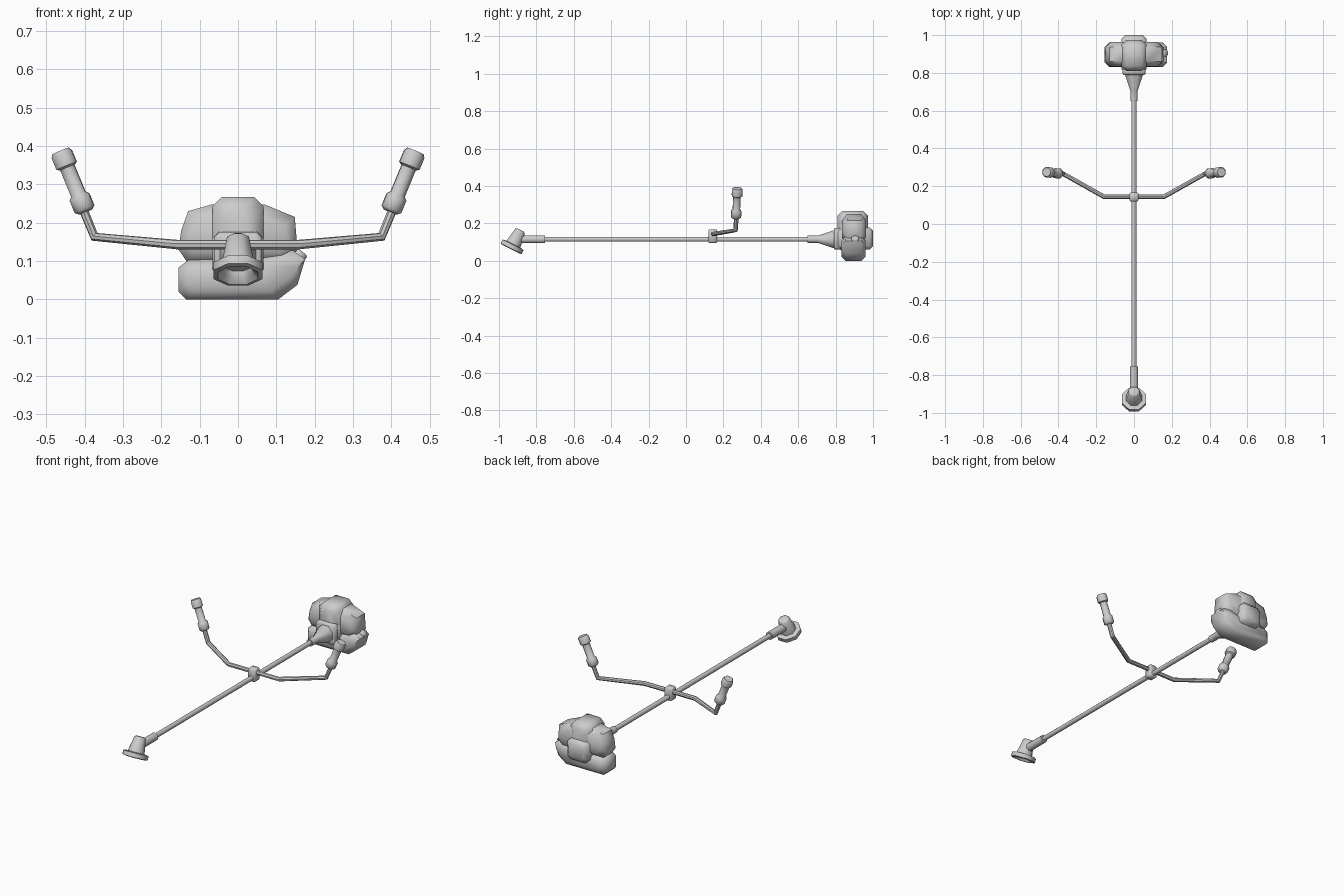
import bpy, bmesh
from math import cos, sin, pi, radians, copysign
from mathutils import Vector

if "Cube" in bpy.data.objects:
    bpy.data.objects.remove(bpy.data.objects["Cube"])


def finish(name, bm, angle=50):
    bmesh.ops.recalc_face_normals(bm, faces=bm.faces)
    me = bpy.data.meshes.new(name)
    bm.to_mesh(me)
    bm.free()
    ob = bpy.data.objects.new(name, me)
    bpy.context.collection.objects.link(ob)
    smooth(ob, angle)
    return ob


def smooth(ob, angle):
    bpy.ops.object.select_all(action='DESELECT')
    bpy.context.view_layer.objects.active = ob
    ob.select_set(True)
    bpy.ops.object.shade_smooth_by_angle(angle=radians(angle))


def skin(bm, rings):
    """Join vertex rings with quads and close both ends."""
    n = len(rings[0])
    for a, b in zip(rings, rings[1:]):
        for i in range(n):
            j = (i + 1) % n
            bm.faces.new((a[i], a[j], b[j], b[i]))
    bm.faces.new(rings[0])
    bm.faces.new(rings[-1])


def lathe(name, start, axis, profile, n=8):
    """Turned part: profile is (radius, distance along axis)."""
    bm = bmesh.new()
    q = Vector(axis).to_track_quat('Z', 'Y')
    rings = []
    for r, h in profile:
        rings.append([bm.verts.new(Vector(start) + q @ Vector(
            (r * cos(2 * pi * (i + .5) / n), r * sin(2 * pi * (i + .5) / n), h)))
            for i in range(n)])
    skin(bm, rings)
    return finish(name, bm)


def slab(name, outline, y0, y1, d):
    """Front outline (x, z) extruded along y with its two ends chamfered by d."""
    bm = bmesh.new()
    cx = sum(p[0] for p in outline) / len(outline)
    cz = sum(p[1] for p in outline) / len(outline)

    def inset(v, c):
        return v - copysign(min(abs(v - c) * .6, d), v - c)
    rings = []
    for y, ins in ((y0, 1), (y0 + d, 0), (y1 - d, 0), (y1, 1)):
        rings.append([bm.verts.new((inset(x, cx), y, inset(z, cz)) if ins else (x, y, z))
                      for x, z in outline])
    skin(bm, rings)
    return finish(name, bm)


def box_outline(w, z0, z1, c):
    return [(-w, z0 + c), (-w, z1 - c), (-w + c, z1), (w - c, z1),
            (w, z1 - c), (w, z0 + c), (w - c, z0), (-w + c, z0)]


# Main shaft and its front sleeve
lathe("shaft", (0, -.80, .115), (0, 1, 0), [(.014, 0), (.014, 1.5)])
lathe("shaft_sleeve", (0, -.91, .115), (0, 1, 0), [(.023, 0), (.023, .155)])

# Cutting head: flared cone with a hollow flange underneath
lathe("cutting_head", (0, -.936, .062), (0, .45, .89),
      [(.036, .03), (.042, .012), (.056, 0), (.069, .003), (.069, .026),
       (.045, .03), (.031, .108), (.022, .114)])

# Clutch cone and mounting plate in front of the engine
lathe("clutch_cone", (0, .65, .115), (0, 1, 0),
      [(.021, 0), (.021, .055), (.05, .135), (.052, .16)])
slab("mounting_plate", box_outline(.062, .06, .175, .012), .79, .83, .006)

# Engine housings
slab("engine_side_cover",
     [(-.133, .098), (-.155, .13), (-.148, .18), (-.13, .23), (-.07, .247), (.07, .247),
      (.148, .215), (.155, .13), (.133, .098)], .835, .963, .025)
slab("engine_top_cover", box_outline(.067, .05, .267, .025), .81, .973, .026)
slab("starter_housing", box_outline(.066, .06, .178, .018), .80, 1.0, .018)

# Fuel tank with cap
slab("fuel_tank",
     [(-.135, 0), (-.155, .02), (-.155, .083), (-.13, .102), (.06, .11), (.14, .13),
      (.175, .105), (.155, .038), (.105, 0)], .832, .96, .022)
lathe("fuel_cap", (.147, .905, .1), (.62, 0, .78), [(.021, 0), (.021, .028), (.016, .032)])

# Handlebar: one bent tube
half = [(.16, .145, .143), (.374, .265, .163), (.43, .273, .30)]
path = [(-x, y, z) for x, y, z in reversed(half)] + half
cu = bpy.data.curves.new("handlebar", 'CURVE')
cu.dimensions = '3D'
cu.bevel_depth = .0125
cu.bevel_resolution = 2
cu.use_fill_caps = True
sp = cu.splines.new('POLY')
sp.points.add(len(path) - 1)
for p, co in zip(sp.points, path):
    p.co = (*co, 1)
bar = bpy.data.objects.new("handlebar", cu)
bpy.context.collection.objects.link(bar)
bpy.ops.object.select_all(action='DESELECT')
bpy.context.view_layer.objects.active = bar
bar.select_set(True)
bpy.ops.object.convert(target='MESH')
smooth(bpy.context.view_layer.objects.active, 35)

# Grips: collar, handle and end knob on each side
for side, s in (("left", -1), ("right", 1)):
    lathe("grip_" + side, (s * .397, .267, .228), (s * .38, .045, .92),
          [(.02, 0), (.029, .008), (.029, .042), (.021, .05), (.021, .125),
           (.03, .13), (.03, .163), (.024, .172)])

# Clamp holding the handlebar on the shaft
slab("handlebar_clamp", box_outline(.024, .095, .168, .007), .12, .166, .005)
